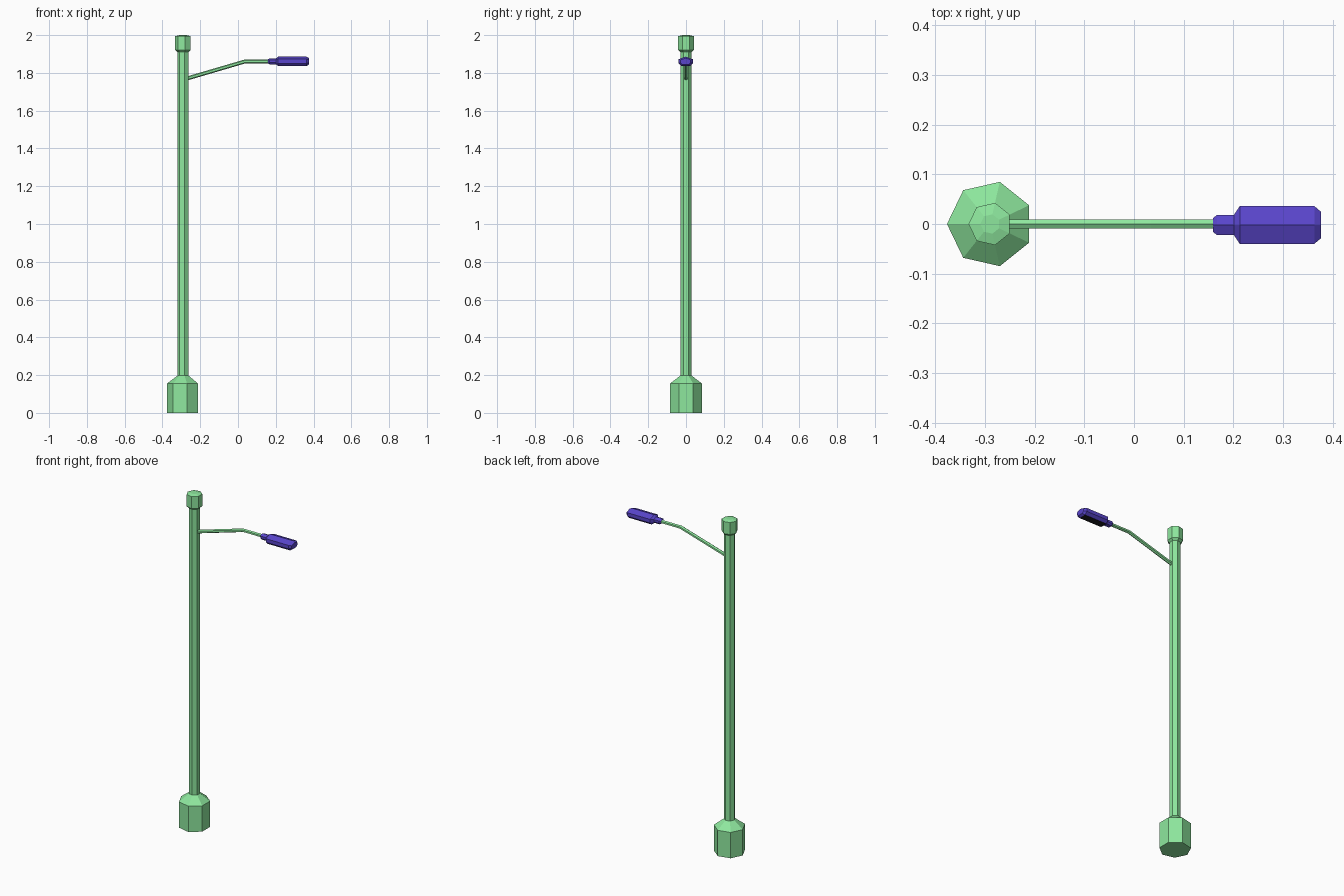
import bpy, bmesh
from math import pi, cos, sin, atan2
from mathutils import Vector

if "Cube" in bpy.data.objects:
    bpy.data.objects.remove(bpy.data.objects["Cube"])


def material(name, rgb):
    m = bpy.data.materials.new(name)
    m.diffuse_color = (*rgb, 1)
    m.use_nodes = True
    m.node_tree.nodes["Principled BSDF"].inputs["Base Color"].default_value = m.diffuse_color
    return m


green = material("green_paint", (0.27, 0.80, 0.34))
purple = material("purple_paint", (0.10, 0.06, 0.60))
black = material("dark_lens", (0.01, 0.01, 0.012))


def loft(name, rings, mats):
    """Skin a list of equal-length point rings and cap both ends."""
    bm = bmesh.new()
    loops = [[bm.verts.new(p) for p in ring] for ring in rings]
    n = len(loops[0])
    for a, b in zip(loops, loops[1:]):
        for i in range(n):
            j = (i + 1) % n
            bm.faces.new((a[i], a[j], b[j], b[i]))
    bm.faces.new(loops[0])
    bm.faces.new(loops[-1])
    bmesh.ops.recalc_face_normals(bm, faces=bm.faces)
    me = bpy.data.meshes.new(name)
    bm.to_mesh(me)
    bm.free()
    for m in mats:
        me.materials.append(m)
    ob = bpy.data.objects.new(name, me)
    bpy.context.collection.objects.link(ob)
    return ob


POLE_X = -0.2895


def turned(name, profile):
    """Seven-sided upright part from (radius, height) pairs."""
    rings = [[(POLE_X + r * cos(pi + 2 * pi * i / 7), r * sin(pi + 2 * pi * i / 7), z)
              for i in range(7)] for r, z in profile]
    return loft(name, rings, [green])


# Upright parts
turned("base", [(0.087, 0), (0.087, 0.155), (0.031, 0.197)])
turned("pole", [(0.031, 0.19), (0.031, 1.925)])
turned("pole_cap", [(0.031, 1.91), (0.0435, 1.922), (0.0435, 1.994), (0.02, 2.0)])

# Bent arm, hexagonal with a ridge on top
path = [Vector((-0.285, 0, 1.766)), Vector((0.035, 0, 1.86)), Vector((0.18, 0, 1.86))]
tilts = [atan2(0.094, 0.32), atan2(0.094, 0.32) / 2, 0]
arm = []
for p, t in zip(path, tilts):
    up = Vector((-sin(t), 0, cos(t)))
    arm.append([p + up * 0.0105 * sin(pi / 2 + pi * i / 3)
                + Vector((0, 0.0105 * cos(pi / 2 + pi * i / 3), 0)) for i in range(6)])
loft("arm", arm, [green])

# Lamp head: ridged top, flat underside
section = [(0, 1), (-1, 0.45), (-1, -0.4), (-0.6, -1), (0.6, -1), (1, -0.4), (1, 0.45)]
stations = [(0.159, 0.014, 0.011), (0.167, 0.020, 0.016), (0.201, 0.020, 0.016),
            (0.213, 0.038, 0.025), (0.363, 0.038, 0.025), (0.376, 0.027, 0.017)]
lamp = loft("lamp_head", [[(x, -0.002 + u * w, 1.861 + v * h) for u, v in section]
                          for x, w, h in stations], [purple, black])

# Dark lens on the underside
for f in lamp.data.polygons:
    if f.normal.z < -0.99 and f.center.x > 0.22:
        f.material_index = 1
